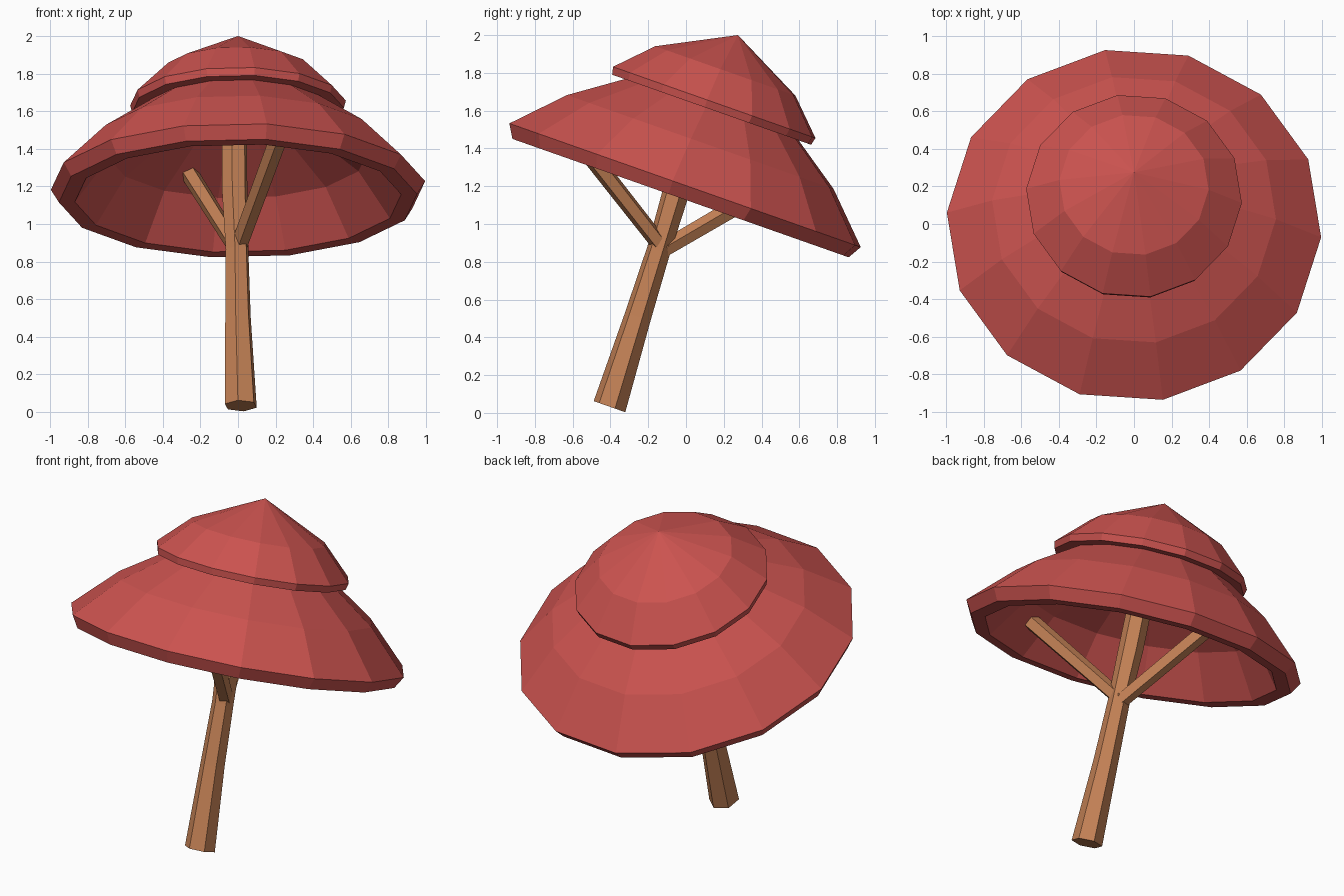
import bpy, bmesh, math
from mathutils import Vector, Matrix

if "Cube" in bpy.data.objects:
    bpy.data.objects.remove(bpy.data.objects["Cube"])

TILT = math.radians(-19.4)
LEAN = Matrix.Rotation(TILT, 3, 'X')          # whole tree leans towards +y
CENTRE = Vector((0, -0.005, 1.205))           # middle of the lower canopy rim


def material(name, rgb):
    m = bpy.data.materials.new(name)
    m.diffuse_color = (*rgb, 1)
    m.use_nodes = True
    m.node_tree.nodes["Principled BSDF"].inputs["Base Color"].default_value = m.diffuse_color
    return m


RED = material("canopy red", (0.61, 0.088, 0.08))
BROWN = material("wood brown", (0.55, 0.22, 0.092))


def loft(name, rings, mat):
    """Join rings of points (a one-point ring is a tip); open ends get caps."""
    bm = bmesh.new()
    loops = [[bm.verts.new(p) for p in r] for r in rings]
    for a, b in zip(loops, loops[1:]):
        n = max(len(a), len(b))
        for i in range(n):
            j = (i + 1) % n
            if len(a) == 1:
                bm.faces.new((a[0], b[j], b[i]))
            elif len(b) == 1:
                bm.faces.new((a[i], a[j], b[0]))
            else:
                bm.faces.new((a[i], a[j], b[j], b[i]))
    for end in (loops[0], loops[-1]):
        if len(end) > 2:
            bm.faces.new(end)
    bmesh.ops.recalc_face_normals(bm, faces=bm.faces)
    me = bpy.data.meshes.new(name)
    bm.to_mesh(me)
    bm.free()
    me.materials.append(mat)
    ob = bpy.data.objects.new(name, me)
    bpy.context.collection.objects.link(ob)
    return ob


def ring(centre, r, frame, sides, phase):
    if r == 0:
        return [centre.copy()]
    angles = [math.radians(phase) + math.tau * i / sides for i in range(sides)]
    return [centre + frame @ Vector((r * math.cos(a), r * math.sin(a), 0)) for a in angles]


def canopy(name, profile):
    loft(name, [ring(CENTRE + LEAN @ Vector((0, 0, s)), r, LEAN, 14, -4)
                for r, s in profile], RED)


# canopies: (radius, height along the leaning axis)
canopy("lower_canopy", [(0, 0.6), (0.69, 0.17), (0.87, -0.072), (0.955, -0.072),
                        (0.998, 0), (0.757, 0.243), (0.5, 0.42), (0, 0.74)])
canopy("upper_canopy", [(0.565, 0.424), (0.575, 0.465), (0.398, 0.642), (0, 0.843)])

# trunk: slightly bent and waisted
trunk = [((0.015, -0.405, 0.033), 0.09), ((0.0, -0.255, 0.51), 0.072),
         ((-0.005, -0.145, 0.86), 0.064), ((-0.018, -0.05, 1.18), 0.072),
         ((-0.02, 0.1, 1.66), 0.07)]
loft("trunk", [ring(Vector(c), r, LEAN, 6, 20) for c, r in trunk], BROWN)

# two side branches reaching the inside of the canopy
for name, a, b in (("back_branch", (0.0, -0.13, 0.86), (-0.255, 0.565, 1.265)),
                   ("front_branch", (0.0, -0.12, 0.87), (0.24, -0.63, 1.52))):
    a, b = Vector(a), Vector(b)
    frame = (b - a).to_track_quat('Z', 'Y').to_matrix()
    loft(name, [ring(a, 0.046, frame, 5, 20), ring(b, 0.05, frame, 5, 20)], BROWN)
